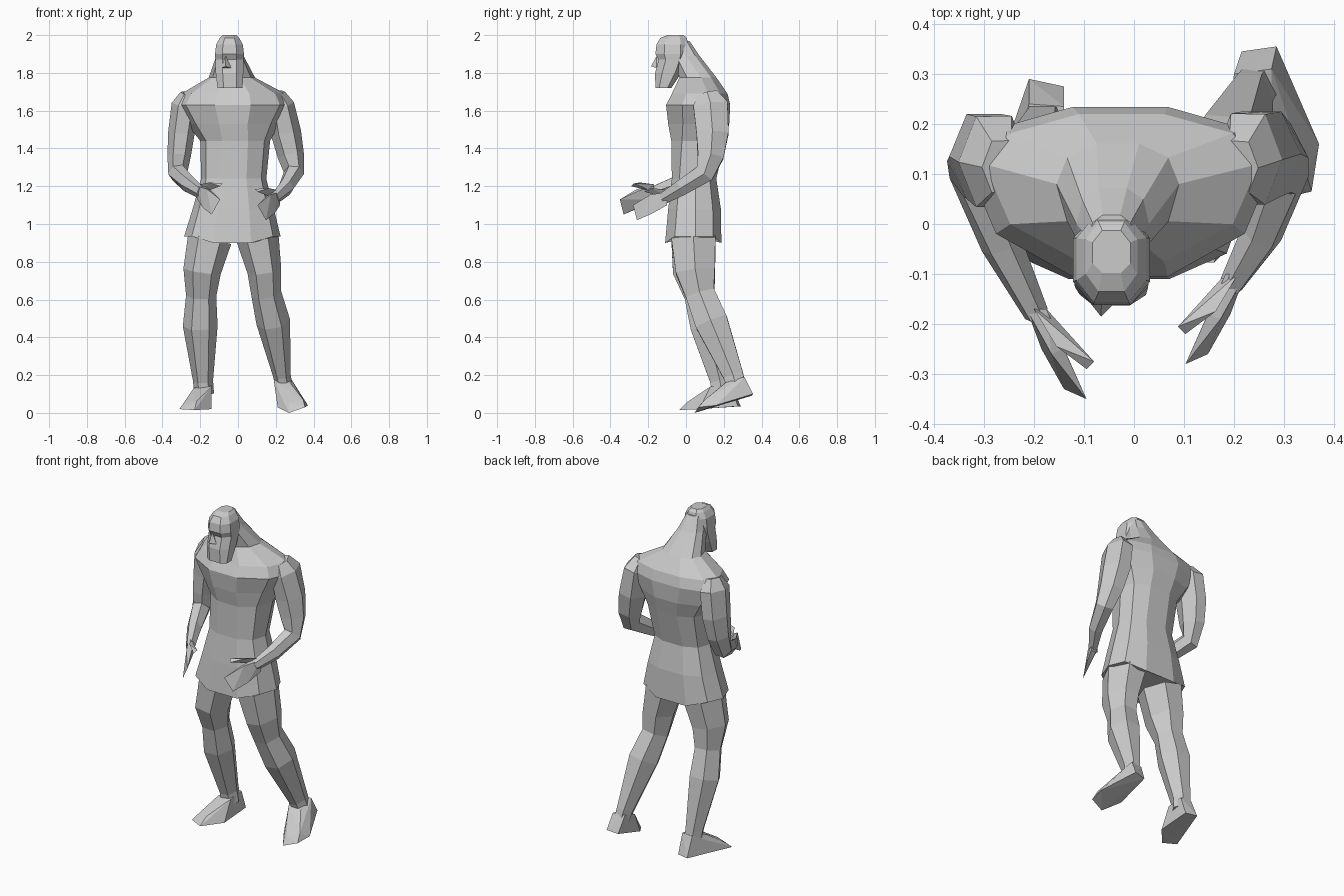
import bpy, bmesh, math
from mathutils import Vector


def finish(name, bm):
    bmesh.ops.recalc_face_normals(bm, faces=bm.faces)
    me = bpy.data.meshes.new(name)
    bm.to_mesh(me)
    bm.free()
    ob = bpy.data.objects.new(name, me)
    bpy.context.collection.objects.link(ob)
    return ob


def skin(name, rings):
    """Bridge a list of equal-length point rings and cap the ends."""
    bm = bmesh.new()
    vs = [[bm.verts.new(p) for p in r] for r in rings]
    n = len(vs[0])
    for a, b in zip(vs, vs[1:]):
        for i in range(n):
            j = (i + 1) % n
            bm.faces.new((a[i], a[j], b[j], b[i]))
    bm.faces.new(vs[0])
    bm.faces.new(vs[-1])
    return finish(name, bm)


def spow(v, p):
    return math.copysign(abs(v) ** p, v)


def level_loft(name, rows, n):
    """Horizontal rings: z, left x, right x, front y, widest y, back y, roundness."""
    rings = []
    for z, x0, x1, yf, yc, yb, p in rows:
        ring = []
        for i in range(n):
            a = 2 * math.pi * (i + 0.5) / n + math.pi / 2
            c, s = spow(math.cos(a), p), spow(math.sin(a), p)
            y = yc + s * ((yb - yc) if s > 0 else (yc - yf))
            ring.append(((x0 + x1) / 2 + c * (x1 - x0) / 2, y, z))
        rings.append(ring)
    return skin(name, rings)


def limb(name, path, n=6):
    """Tube along a path: x, y, z, half width, half depth."""
    pts = [Vector(r[:3]) for r in path]
    rings = []
    for k, r in enumerate(path):
        t = (pts[min(k + 1, len(pts) - 1)] - pts[max(k - 1, 0)]).normalized()
        side = Vector((1, 0, 0))
        side = (side - t * side.dot(t)).normalized()
        up = t.cross(side)
        rings.append([pts[k] + side * r[3] * math.cos(2 * math.pi * i / n)
                      + up * r[4] * math.sin(2 * math.pi * i / n) for i in range(n)])
    return skin(name, rings)


def hull(name, pts, flip=1, shift=(0, 0, 0)):
    bm = bmesh.new()
    for x, y, z in pts:
        bm.verts.new((x * flip + shift[0], y + shift[1], z + shift[2]))
    res = bmesh.ops.convex_hull(bm, input=bm.verts)
    loose = {g for g in res["geom_interior"] + res["geom_unused"]
             if isinstance(g, bmesh.types.BMVert)}
    bmesh.ops.delete(bm, geom=list(loose), context='VERTS')
    return finish(name, bm)


# Torso with tunic skirt, shoulders and neck
torso = level_loft("torso_and_tunic", [
    (0.90, -0.285, 0.225, -0.117, 0.05, 0.193, 0.8),
    (1.08, -0.24, 0.19, -0.10, 0.05, 0.19, 0.8),
    (1.24, -0.195, 0.15, -0.08, 0.05, 0.165, 0.8),
    (1.44, -0.20, 0.17, -0.085, 0.09, 0.212, 0.85),
    (1.53, -0.27, 0.22, -0.105, 0.11, 0.235, 1.0),
    (1.63, -0.335, 0.28, -0.117, 0.12, 0.24, 1.0),
    (1.69, -0.30, 0.25, -0.085, 0.12, 0.225, 1.0),
    (1.775, -0.155, 0.09, -0.04, 0.08, 0.165, 0.9),
    (1.89, -0.115, 0.03, -0.08, 0.0, 0.075, 0.8),
    (1.97, -0.09, 0.0, -0.08, -0.03, 0.02, 0.8)], 10)
# lift the side corners of the hem
for v in torso.data.vertices:
    if v.co.z < 0.91 and abs(v.co.x + 0.03) > 0.2:
        v.co.z = 0.935

# Bearded head and nose
level_loft("head", [
    (1.72, -0.112, 0.028, -0.165, -0.12, -0.075, 0.75),
    (1.80, -0.123, 0.033, -0.168, -0.09, -0.02, 0.8),
    (1.87, -0.125, 0.035, -0.15, -0.07, 0.01, 0.8),
    (1.90, -0.127, 0.037, -0.168, -0.07, 0.02, 0.8),
    (1.95, -0.12, 0.03, -0.162, -0.07, 0.02, 0.8),
    (1.985, -0.10, 0.01, -0.14, -0.065, 0.008, 0.8),
    (2.0, -0.085, -0.005, -0.10, -0.06, -0.01, 0.8)], 8)
hull("nose", [(-0.065, -0.155, 1.89), (-0.09, -0.155, 1.825), (-0.035, -0.155, 1.825),
              (-0.066, -0.185, 1.835), (-0.06, -0.12, 1.85)])

# Arms, from shoulder through elbow to wrist
limb("left_arm", [
    (-0.265, 0.115, 1.69, 0.04, 0.06), (-0.28, 0.125, 1.63, 0.072, 0.105),
    (-0.30, 0.135, 1.48, 0.070, 0.098), (-0.312, 0.125, 1.36, 0.062, 0.08),
    (-0.318, 0.10, 1.27, 0.052, 0.06), (-0.265, -0.04, 1.215, 0.042, 0.048),
    (-0.195, -0.18, 1.165, 0.025, 0.035)])
limb("right_arm", [
    (0.21, 0.115, 1.69, 0.04, 0.06), (0.228, 0.13, 1.63, 0.07, 0.105),
    (0.255, 0.14, 1.48, 0.080, 0.098), (0.28, 0.13, 1.36, 0.070, 0.08),
    (0.296, 0.10, 1.27, 0.054, 0.06), (0.255, -0.02, 1.195, 0.042, 0.048),
    (0.195, -0.12, 1.135, 0.025, 0.035)])

# Flat hands with separate thumbs, mirrored to the other side
palm = [(-0.215, -0.17, 1.2), (-0.215, -0.17, 1.13), (-0.175, -0.17, 1.2), (-0.18, -0.17, 1.13),
        (-0.165, -0.26, 1.185), (-0.185, -0.25, 1.085), (-0.14, -0.25, 1.175),
        (-0.095, -0.35, 1.13), (-0.14, -0.33, 1.05)]
thumb = [(-0.2, -0.17, 1.21), (-0.175, -0.17, 1.17), (-0.155, -0.245, 1.22), (-0.135, -0.225, 1.195),
         (-0.08, -0.275, 1.215), (-0.095, -0.29, 1.2)]
for side, flip, shift in (("left", 1, (0, 0, 0)), ("right", -1, (0.008, 0.07, -0.03))):
    hull(side + "_hand", palm, flip, shift)
    hull(side + "_thumb", thumb, flip, shift)

# Legs from hip to ankle
limb("left_leg", [
    (-0.15, 0.04, 0.92, 0.117, 0.135), (-0.19, 0.035, 0.75, 0.1, 0.12),
    (-0.195, 0.065, 0.62, 0.08, 0.085), (-0.2, 0.105, 0.46, 0.092, 0.095),
    (-0.185, 0.18, 0.17, 0.053, 0.06), (-0.18, 0.19, 0.1, 0.053, 0.06)])
limb("right_leg", [
    (0.105, 0.04, 0.92, 0.112, 0.135), (0.14, 0.05, 0.75, 0.09, 0.12),
    (0.15, 0.075, 0.63, 0.08, 0.09), (0.187, 0.135, 0.48, 0.090, 0.10),
    (0.232, 0.25, 0.2, 0.047, 0.062), (0.245, 0.27, 0.13, 0.045, 0.055)])

# Feet, the right one with a lifted heel
hull("left_foot", [(-0.21, 0.29, 0.035), (-0.14, 0.275, 0.035), (-0.31, 0.0, 0.02), (-0.23, -0.035, 0.015),
                   (-0.14, 0.07, 0.02), (-0.28, 0.04, 0.06), (-0.22, 0.01, 0.06), (-0.235, 0.14, 0.13),
                   (-0.14, 0.13, 0.14), (-0.21, 0.24, 0.15), (-0.14, 0.235, 0.15)])
hull("right_foot", [(0.215, 0.345, 0.09), (0.285, 0.355, 0.1), (0.27, 0.045, 0.0), (0.355, 0.065, 0.03),
                    (0.37, 0.16, 0.04), (0.21, 0.14, 0.03), (0.27, 0.08, 0.05), (0.345, 0.1, 0.07),
                    (0.19, 0.22, 0.17), (0.275, 0.21, 0.16), (0.2, 0.3, 0.19), (0.275, 0.31, 0.19)])
